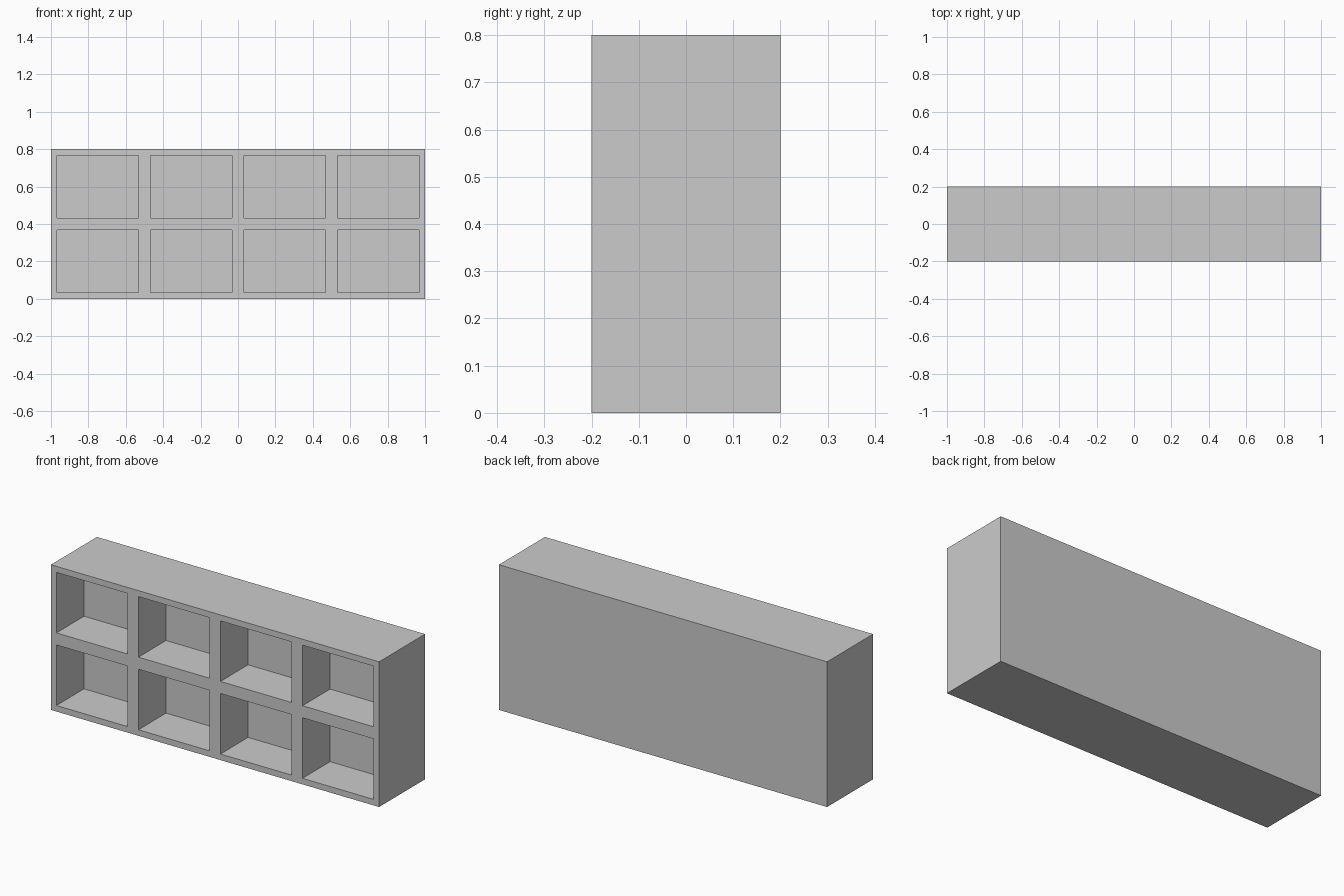
import bpy, bmesh
from mathutils import Matrix, Vector

if "Cube" in bpy.data.objects:
    bpy.data.objects.remove(bpy.data.objects["Cube"])

W, D, H = 2.0, 0.4, 0.8      # overall size
COLS, ROWS = 4, 2
RIM, DEPTH = 0.0333, 0.24    # cell border and recess depth

bm = bmesh.new()

# Front panel: a grid of 4 x 2 cells facing -y
place = (Matrix.Translation((0, -D / 2, H / 2)) @ Matrix.Rotation(1.5707963267948966, 4, 'X')
         @ Matrix.Diagonal((W / 2, H / 2, 1, 1)))
bmesh.ops.create_grid(bm, x_segments=COLS, y_segments=ROWS, size=1, matrix=place)
cells = list(bm.faces)
border = [e for e in bm.edges if e.is_boundary]

# Outer walls and back panel
ext = bmesh.ops.extrude_edge_only(bm, edges=border)['geom']
bmesh.ops.translate(bm, vec=Vector((0, D, 0)),
                    verts=[g for g in ext if isinstance(g, bmesh.types.BMVert)])
bmesh.ops.holes_fill(bm, edges=[e for e in bm.edges if e.is_boundary], sides=0)
bmesh.ops.recalc_face_normals(bm, faces=bm.faces)

# Recessed compartments
bmesh.ops.inset_individual(bm, faces=cells, thickness=RIM, use_even_offset=True)
floors = bmesh.ops.extrude_discrete_faces(bm, faces=cells)['faces']
bmesh.ops.translate(bm, vec=Vector((0, DEPTH, 0)),
                    verts=list({v for f in floors for v in f.verts}))
bmesh.ops.recalc_face_normals(bm, faces=bm.faces)

mesh = bpy.data.meshes.new("shelf_unit")
bm.to_mesh(mesh)
bm.free()
bpy.context.collection.objects.link(bpy.data.objects.new("shelf_unit", mesh))
